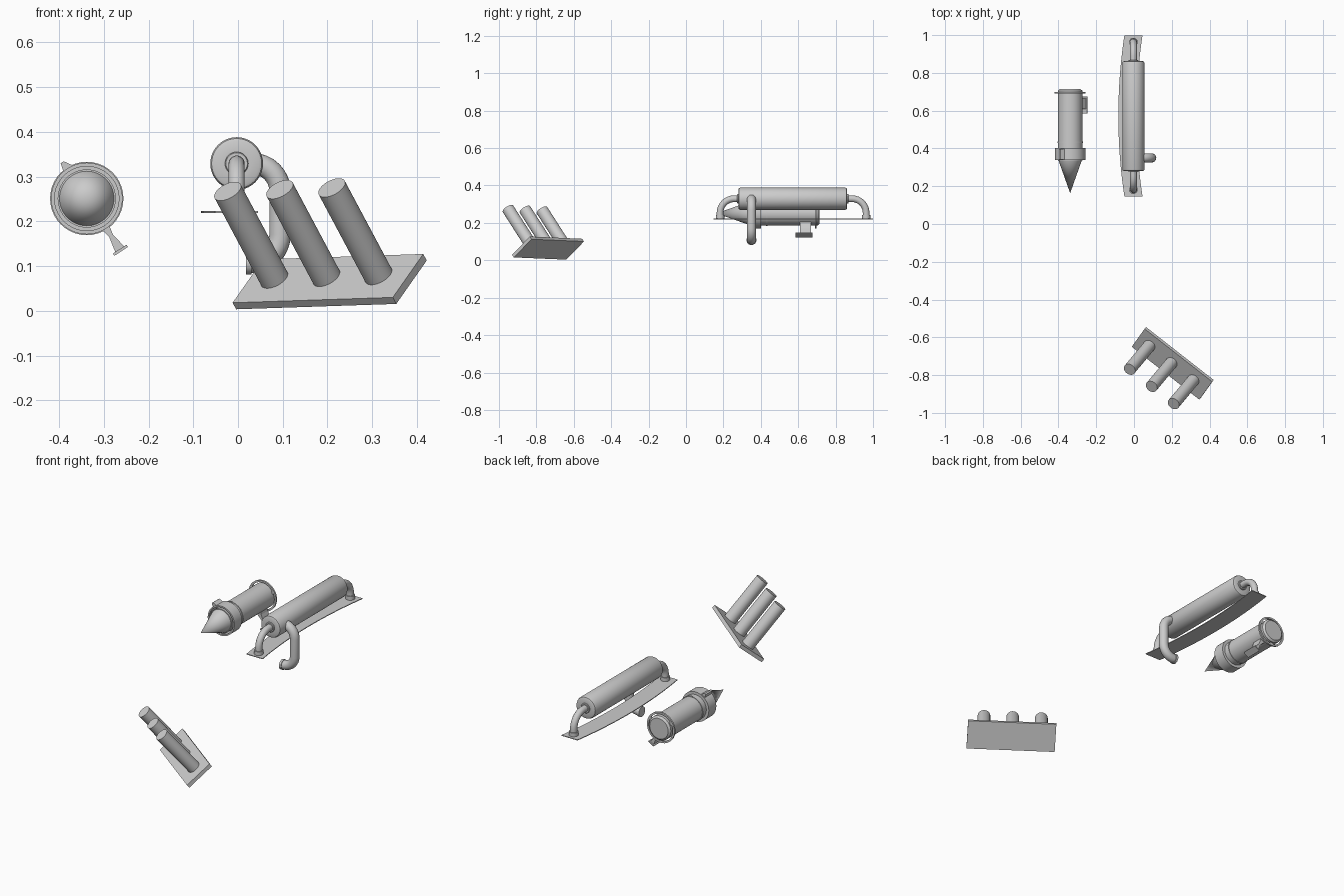
import bpy, bmesh, math
from mathutils import Vector, Matrix

if "Cube" in bpy.data.objects:
    bpy.data.objects.remove(bpy.data.objects["Cube"])

grey = bpy.data.materials.new("plain grey")
grey.diffuse_color = (0.6, 0.6, 0.6, 1)
grey.use_nodes = True
grey.node_tree.nodes["Principled BSDF"].inputs["Base Color"].default_value = grey.diffuse_color


def finish(name, bm, smooth=True):
    bmesh.ops.recalc_face_normals(bm, faces=bm.faces)
    me = bpy.data.meshes.new(name)
    bm.to_mesh(me)
    bm.free()
    ob = bpy.data.objects.new(name, me)
    bpy.context.collection.objects.link(ob)
    me.materials.append(grey)
    if smooth:
        bpy.ops.object.select_all(action='DESELECT')
        ob.select_set(True)
        bpy.context.view_layer.objects.active = ob
        bpy.ops.object.shade_smooth_by_angle(angle=math.radians(35))
    return ob


def lathe(name, profile, cx, cz, closed=False, n=40):
    """Spin (radius, y) points around an axis parallel to y."""
    bm = bmesh.new()
    vs = [bm.verts.new((cx + r, y, cz)) for r, y in profile]
    pairs = list(zip(vs, vs[1:])) + ([(vs[-1], vs[0])] if closed else [])
    edges = [bm.edges.new(p) for p in pairs]
    bmesh.ops.spin(bm, geom=vs + edges, cent=(cx, 0, cz), axis=(0, 1, 0),
                   angle=math.tau, steps=n, use_merge=True)
    bmesh.ops.remove_doubles(bm, verts=bm.verts, dist=1e-5)
    return finish(name, bm)


def tube(name, points, radius, bend, n=20):
    """Sweep a circle along a polyline whose corners are rounded."""
    pts = [Vector(p) for p in points]
    path = [pts[0]]
    for a, b, c in zip(pts, pts[1:], pts[2:]):
        p, q = b + (a - b).normalized() * bend, b + (c - b).normalized() * bend
        o = p + q - b
        for i in range(9):
            t = math.pi / 2 * i / 8
            path.append(o + (p - o) * math.cos(t) + (q - o) * math.sin(t))
    path.append(pts[-1])
    bm = bmesh.new()
    rings = []
    for i, p in enumerate(path):
        d = (path[min(i + 1, len(path) - 1)] - path[max(i - 1, 0)]).normalized()
        side = d.cross(d.orthogonal()).normalized() if i == 0 else (side - d * side.dot(d)).normalized()
        up = d.cross(side)
        rings.append([bm.verts.new(p + radius * (side * math.cos(math.tau * k / n) + up * math.sin(math.tau * k / n)))
                      for k in range(n)])
    for r, s in zip(rings, rings[1:]):
        for k in range(n):
            bm.faces.new((r[k], r[(k + 1) % n], s[(k + 1) % n], s[k]))
    bm.faces.new(rings[0])
    bm.faces.new(rings[-1])
    return finish(name, bm)


def prism(name, outline, offset):
    """Extrude a flat outline by an offset vector."""
    bm = bmesh.new()
    face = bm.faces.new([bm.verts.new(p) for p in outline])
    new = bmesh.ops.extrude_face_region(bm, geom=[face])["geom"]
    bmesh.ops.translate(bm, vec=offset, verts=[v for v in new if isinstance(v, bmesh.types.BMVert)])
    if face.is_valid is False or len(bm.faces) < len(outline) + 2:
        bm.faces.new([v for v in bm.verts][:len(outline)])
    return finish(name, bm, False)


# Tilted plate carrying three tubes
corner = Vector((-0.012, -0.65, 0.018))
along, across = Vector((0.358, -0.28, 0.012)), Vector((0.068, 0.095, 0.097))
normal = along.cross(across).normalized()
prism("tube_plate", [corner, corner + along, corner + along + across, corner + across], -normal * 0.019)
for i in range(3):
    foot = corner + along * (0.16 + 0.325 * i) + across * 0.53
    tube(f"launch_tube_{i + 1}", [foot - normal * 0.005, foot + normal * 0.255], 0.033, 0, 32)

# Long drum with rounded rims and stepped end caps
DX, DZ = -0.003, 0.329
half = [(0, 0.297), (0.024, 0.297), (0.026, 0.295), (0.026, 0.291), (0.05, 0.291), (0.056, 0.288), (0.059, 0.281)]
lathe("drum", [(r, 0.571 - h) for r, h in half] + [(r, 0.571 + h) for r, h in reversed(half)], DX, DZ)

# End pipes bending down to the mounting strip, each with a collar
for label, y0, y1 in (("front", 0.30, 0.182), ("rear", 0.84, 0.963)):
    tube(f"{label}_pipe", [(DX, y0, DZ), (DX, y1, DZ), (DX, y1, 0.221)], 0.018, 0.075)
    tube(f"{label}_pipe_collar", [(DX, y1, 0.221), (DX, y1, 0.243)], 0.023, 0)

# Thin bowed mounting strip
ys = [0.146 + 0.853 * i / 20 for i in range(21)]
bow = [-0.032 * (1 - ((y - 0.5725) / 0.4265) ** 2) for y in ys]
left = [(-0.051 + b, y, 0.219) for y, b in zip(ys, bow)]
right = [(0.045 + b, y, 0.219) for y, b in zip(ys, bow)]
prism("mounting_strip", left + right[::-1], Vector((0, 0, 0.004)))

# Side pipe hooking out, down and back under
tube("side_pipe", [(0.0, 0.35, DZ), (0.094, 0.35, DZ), (0.094, 0.35, 0.108), (0.02, 0.35, 0.108)], 0.024, 0.062)
tube("side_pipe_lip", [(0.018, 0.35, 0.108), (0.03, 0.35, 0.108)], 0.027, 0)

# Pointed canister
CX, CZ = -0.338, 0.251
lathe("canister_body", [(0, 0.335), (0.065, 0.335), (0.065, 0.705), (0.055, 0.714), (0, 0.714)], CX, CZ)
lathe("nose_cone", [(0, 0.163), (0.062, 0.338), (0, 0.338)], CX, CZ)
for label, r0, r1, y0, y1 in (("front_band", 0.072, 0.08, 0.338, 0.402), ("band_seat", 0.06, 0.074, 0.39, 0.402),
                              ("thin_ring", 0.06, 0.068, 0.428, 0.436), ("rear_ring", 0.072, 0.082, 0.69, 0.699)):
    lathe(label, [(r0, y0), (r1, y0), (r1, y1), (r0, y1)], CX, CZ, True)

# Bracket parts, laid out radially from the canister axis
out = Vector((0.545, 0, -0.838)).normalized()
side = Vector((-out.z, 0, out.x))
axis = Vector((CX, 0, CZ))


def radial(name, section, y0, y1):
    prism(name, [axis + out * r + side * s + Vector((0, y0, 0)) for r, s in section], Vector((0, y1 - y0, 0)))


radial("bracket_stem", [(0.06, -0.016), (0.075, -0.01), (0.1, -0.005), (0.136, -0.012),
                        (0.136, 0.012), (0.1, 0.005), (0.075, 0.01), (0.06, 0.016)], 0.61, 0.668)
radial("bracket_foot", [(0.135, -0.018), (0.141, -0.018), (0.141, 0.018), (0.135, 0.018)], 0.585, 0.675)
radial("band_fin", [(-0.075, -0.012), (-0.098, -0.006), (-0.098, 0.002), (-0.076, 0.016)], 0.342, 0.398)

# Small spokes holding the rear ring
for i in range(3):
    a = math.tau * i / 3 + 0.5
    d, t = Vector((math.cos(a), 0, math.sin(a))), Vector((-math.sin(a), 0, math.cos(a))) * 0.008
    p = axis + Vector((0, 0.691, 0))
    prism(f"ring_spoke_{i + 1}", [p + d * 0.06 - t, p + d * 0.075 - t, p + d * 0.075 + t, p + d * 0.06 + t],
          Vector((0, 0.007, 0)))
